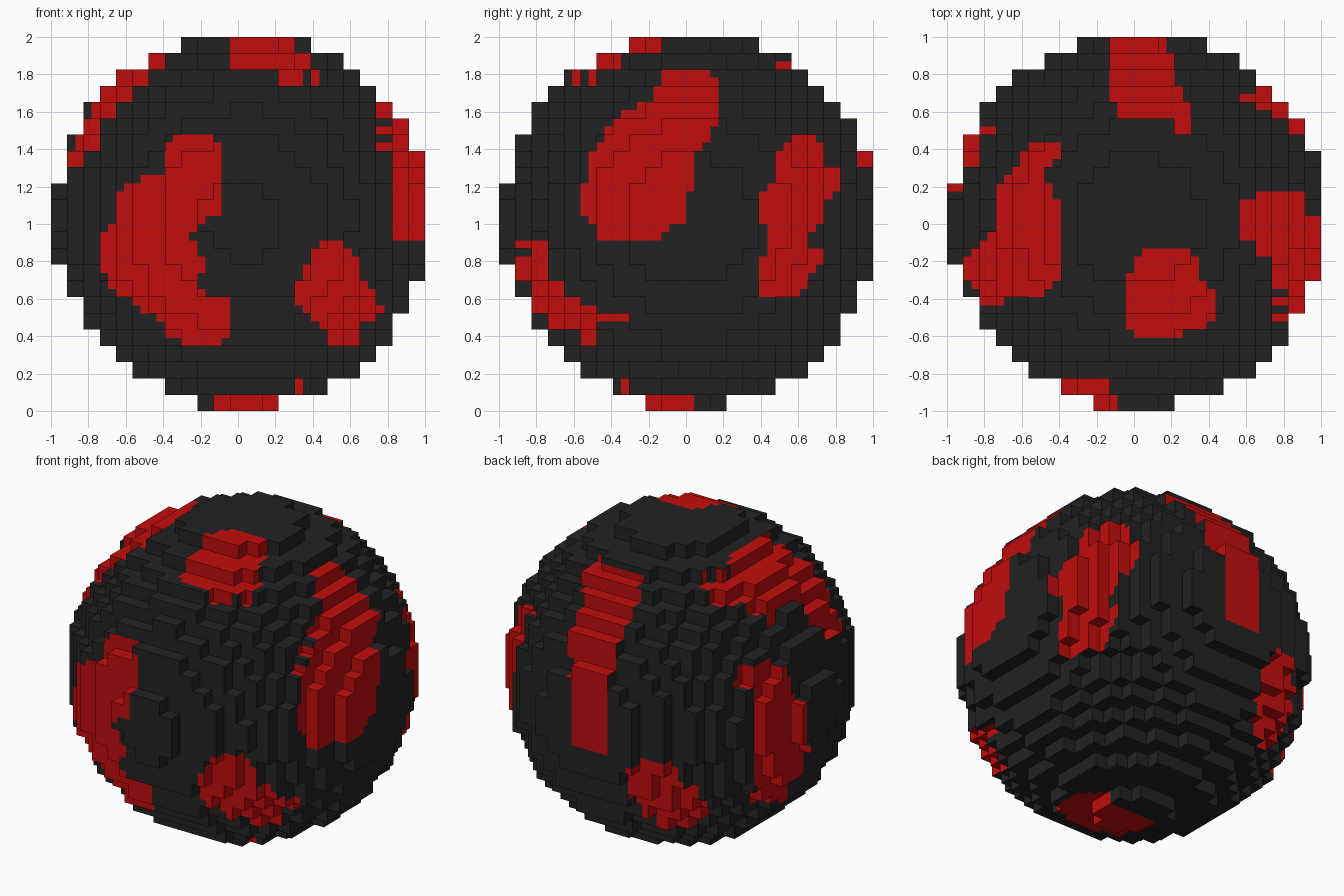
import bpy, bmesh
from itertools import product

cube = bpy.data.objects.get("Cube")
if cube:
    bpy.data.objects.remove(cube, do_unlink=True)


def make_material(name, color):
    m = bpy.data.materials.new(name)
    m.use_nodes = True
    m.diffuse_color = color
    bsdf = m.node_tree.nodes["Principled BSDF"]
    bsdf.inputs["Base Color"].default_value = color
    bsdf.inputs["Roughness"].default_value = 0.8
    return m


black = make_material("charcoal black", (0.016, 0.016, 0.016, 1))
red = make_material("bright red", (0.54, 0.004, 0.004, 1))

# Red patches: each outline is projected along one axis onto one side of the ball
patches = []


def patch(axis, side, outline):
    patches.append((axis, side, outline))


# front, x/z
patch(1, -1, [(-.10, 1.43), (-.17, 1.48), (-.30, 1.48), (-.39, 1.40), (-.39, 1.27), (-.50, 1.27),
              (-.57, 1.22), (-.65, 1.17), (-.65, 1.02), (-.73, .92), (-.74, .78), (-.70, .70),
              (-.65, .64), (-.55, .58), (-.48, .52), (-.39, .49), (-.39, .43), (-.31, .36),
              (-.10, .36), (-.05, .42), (-.05, .61), (-.20, .64), (-.22, .68), (-.18, .75),
              (-.18, .82), (-.26, .92), (-.22, .98), (-.10, 1.06)])
patch(1, -1, [(.31, .57), (.31, .68), (.36, .78), (.40, .86), (.46, .91), (.56, .91), (.65, .83),
              (.65, .70), (.73, .66), (.74, .57), (.78, .56), (.78, .52), (.65, .45), (.65, .36),
              (.48, .36), (.48, .44), (.40, .48), (.35, .57)])
# +x side, y/z
patch(0, 1, [(-.56, 1.17), (-.56, 1.04), (-.48, .99), (-.48, .91), (-.14, .91), (-.08, .98),
             (.00, 1.03), (.00, 1.12), (.04, 1.20), (.04, 1.39), (.12, 1.45), (.17, 1.57),
             (.17, 1.78), (.12, 1.83), (-.08, 1.83), (-.14, 1.78), (-.17, 1.68), (-.27, 1.64),
             (-.40, 1.53), (-.50, 1.40), (-.52, 1.25)])
patch(0, 1, [(.56, 1.45), (.60, 1.48), (.70, 1.48), (.73, 1.43), (.73, 1.30), (.82, 1.30),
             (.82, 1.18), (.73, 1.08), (.73, 1.00), (.66, .95), (.66, .88), (.73, .87),
             (.73, .79), (.65, .71), (.60, .61), (.39, .61), (.39, .78), (.44, .84),
             (.44, .97), (.39, 1.00), (.39, 1.17), (.48, 1.22), (.48, 1.38)])
# -x side, y/z
patch(0, -1, [(.51, 1.45), (.32, 1.45), (.25, 1.32), (.20, 1.18), (.17, 1.00), (.15, .87),
              (.07, .74), (.13, .45), (.38, .47), (.48, .73), (.50, 1.14), (.46, 1.25), (.55, 1.33)])
# back, x/z
patch(1, 1, [(-.13, .87), (.13, .87), (.14, 1.28), (.21, 1.40), (.21, 1.72), (.30, 1.76),
             (.30, 1.84), (.22, 1.88), (-.03, 1.88), (-.13, 1.80)])
patch(1, 1, [(-.21, .59), (-.25, .79), (-.34, .88), (-.49, .86), (-.59, .67), (-.61, .50),
             (-.49, .37), (-.31, .36)])
# top, x/y
patch(2, 1, [(.00, -.17), (.05, -.13), (.30, -.13), (.35, -.21), (.35, -.30), (.43, -.37),
             (.43, -.48), (.38, -.55), (.22, -.60), (.00, -.60), (-.04, -.56), (-.04, -.33)])
patch(2, 1, [(-.57, .39), (-.54, .43), (-.43, .43), (-.39, .40), (-.39, .35), (-.48, .27),
             (-.48, .22), (-.43, .19), (-.39, .10), (-.39, -.30), (-.52, -.39), (-.70, -.40),
             (-.72, -.43), (-.83, -.43), (-.83, -.35), (-.91, -.30), (-.91, -.18), (-.82, -.08),
             (-.74, -.03), (-.74, .20), (-.65, .30)])
# bottom, x/y
patch(2, -1, [(.33, -.32), (.35, -.10), (.21, .04), (-.13, .04), (-.17, -.15), (-.17, -.33),
              (.00, -.39), (.20, -.39)])


def inside(p, outline):
    hit = False
    for (ax, ay), (bx, by) in zip(outline, outline[1:] + outline[:1]):
        if (ay > p[1]) != (by > p[1]) and p[0] < ax + (p[1] - ay) * (bx - ax) / (by - ay):
            hit = not hit
    return hit


def is_red(p):
    for axis, side, outline in patches:
        depth = p[axis] - (1 if axis == 2 else 0)
        flat = [p[k] for k in range(3) if k != axis]
        if depth * side > 0 and inside(flat, outline):
            return True
    return False


# Ball of cubes, 23 cells across, slightly off-centre on its grid
N, CELL, SHIFT, RADIUS = 23, 2 / 23, 0.25, 11.5
cells = {c for c in product(range(N), repeat=3)
         if sum((i - 11 - SHIFT) ** 2 for i in c) <= RADIUS ** 2}

bm = bmesh.new()
verts = {}


def position(h):
    # half-cell grid coordinates to world space
    return (h[0] * CELL / 2 - 1, h[1] * CELL / 2 - 1, h[2] * CELL / 2)


def vertex(h):
    if h not in verts:
        verts[h] = bm.verts.new(position(h))
    return verts[h]


def quad(base, u, v, size, flip, colour):
    corners = []
    for a, b in ((0, 0), (1, 0), (1, 1), (0, 1)):
        h = list(base)
        h[u] += a * size
        h[v] += b * size
        corners.append(vertex(tuple(h)))
    face = bm.faces.new(corners[::-1] if flip else corners)
    face.material_index = colour


# Outer cell sides; those crossed by a patch edge are split in four
for c in sorted(cells):
    for axis, step in product(range(3), (-1, 1)):
        near = list(c)
        near[axis] += step
        if tuple(near) in cells:
            continue
        u, v = (axis + 1) % 3, (axis + 2) % 3
        base = [2 * i for i in c]
        if step > 0:
            base[axis] += 2
        parts = []
        for a, b in product((0, 1), repeat=2):
            corner = list(base)
            corner[u] += a
            corner[v] += b
            mid = list(corner)
            mid[u] += 0.5
            mid[v] += 0.5
            parts.append((corner, int(is_red(position(mid)))))
        colours = {k for _, k in parts}
        if len(colours) == 1:
            quad(base, u, v, 2, step < 0, colours.pop())
        else:
            for corner, k in parts:
                quad(corner, u, v, 1, step < 0, k)

mesh = bpy.data.meshes.new("block_ball")
bm.to_mesh(mesh)
bm.free()
mesh.materials.append(black)
mesh.materials.append(red)
ball = bpy.data.objects.new("block_ball", mesh)
bpy.context.scene.collection.objects.link(ball)
